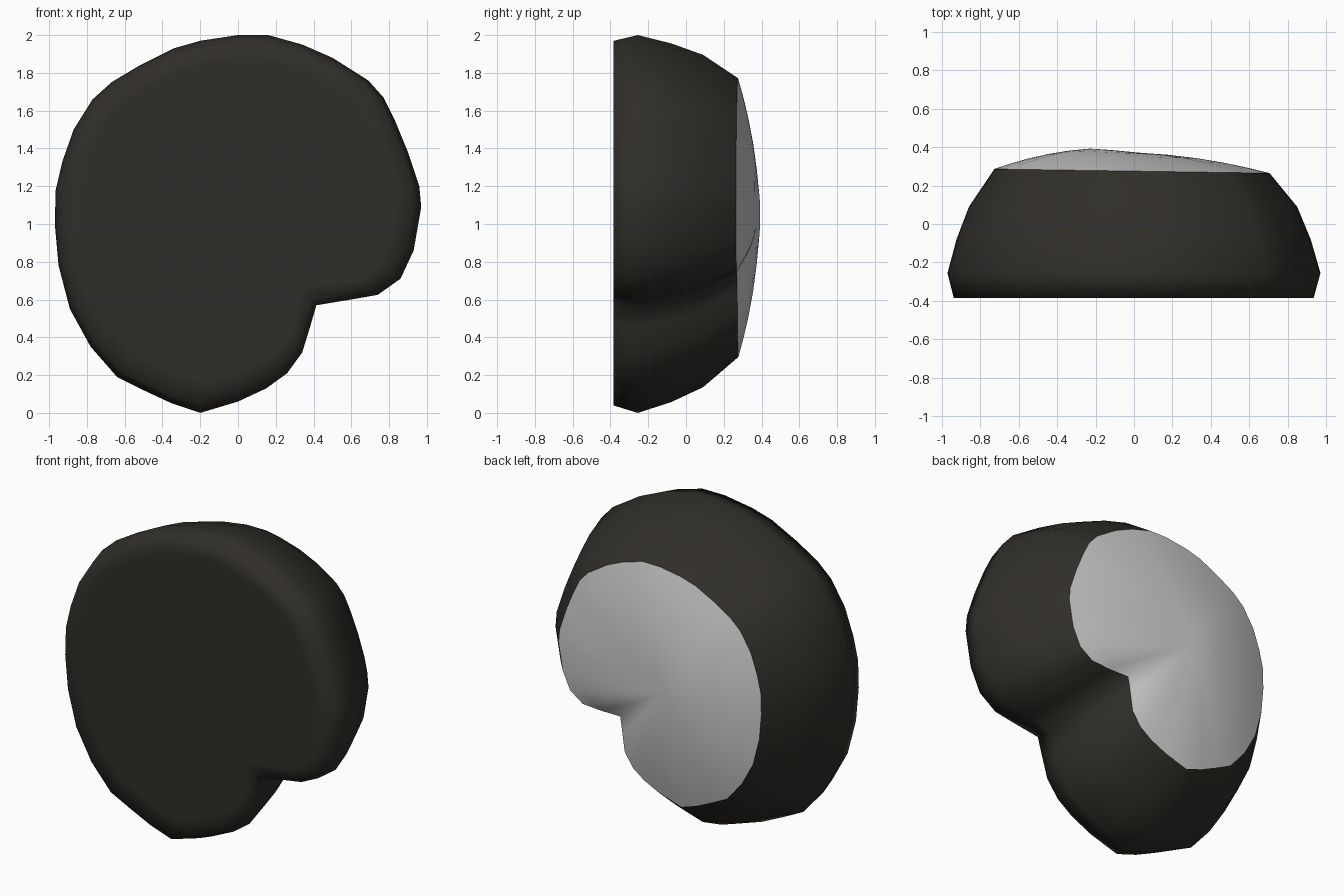
import bpy, bmesh, math

if "Cube" in bpy.data.objects:
    bpy.data.objects.remove(bpy.data.objects["Cube"])

# Bean-shaped outline (x, z) at the widest section
OUTLINE = [
    (-.20, 0), (0, .06), (.15, .13), (.26, .21), (.34, .32), (.38, .45), (.415, .57),
    (.58, .597), (.74, .625), (.86, .71), (.93, .86), (.97, 1.09), (.96, 1.2), (.90, 1.38),
    (.83, 1.55), (.77, 1.67), (.69, 1.76), (.50, 1.88), (.34, 1.95), (.16, 2), (0, 2),
    (-.20, 1.97), (-.34, 1.93), (-.52, 1.84), (-.67, 1.75), (-.77, 1.66), (-.87, 1.5),
    (-.93, 1.33), (-.965, 1.18), (-.97, 1.0), (-.95, .78), (-.89, .55), (-.78, .35),
    (-.64, .19), (-.50, .12), (-.35, .05)]
CX, CZ = -.04, 1.13


def section(scale, y, slope=0.0):
    """Outline shrunk about the centre; the notch deepens and softens as it shrinks."""
    pts = []
    for x, z in OUTLINE:
        near = math.exp(-((x - .415) ** 2 + (z - .57) ** 2) / .03)
        k = (1 - scale) * near
        px = CX + (x - CX) * scale - .10 * k
        pz = CZ + (z - CZ) * scale + .13 * k
        pts.append((px, y - slope * px, pz))
    return pts


def loft(name, rings, tip=None, start=None, color=None):
    bm = bmesh.new()
    loops = [[bm.verts.new(p) for p in r] for r in rings]
    n = len(OUTLINE)
    for a, b in zip(loops, loops[1:]):
        for i in range(n):
            j = (i + 1) % n
            bm.faces.new((a[i], a[j], b[j], b[i]))
    for point, ring, flip in ((start, loops[0], True), (tip, loops[-1], False)):
        if point:
            v = bm.verts.new(point)
            for i in range(n):
                f = (ring[i], ring[(i + 1) % n], v)
                bm.faces.new(f[::-1] if flip else f)
    for f in bm.faces:
        f.smooth = True
    # Outward winding: the loops run anticlockwise seen from the front
    me = bpy.data.meshes.new(name)
    bm.to_mesh(me)
    bm.free()
    ob = bpy.data.objects.new(name, me)
    bpy.context.collection.objects.link(ob)
    if color:
        mat = bpy.data.materials.new(name + "_dark")
        mat.diffuse_color = color
        mat.use_nodes = True
        mat.node_tree.nodes["Principled BSDF"].inputs["Base Color"].default_value = mat.diffuse_color
        me.materials.append(mat)
    return ob


# Dark shell: flat front, short flare, rounded taper to the back rim
RIM = section(.738, .275, .015)
shell = [section(s, y) for s, y in
         ((.4, -.385), (.85, -.385), (.965, -.385), (1, -.255), (.95, -.08), (.88, .09))]
loft("dark_shell", shell + [RIM], start=(CX, -.385, CZ), color=(.03, .027, .022, 1))

# Grey domed pad on the back
PX, PZ, RISE = -.12, 1.05, .11
pad = []
for t in (1, .88, .72, .54, .36, .18):
    pad.append([(PX + (x - PX) * t, y + RISE * (1 - t * t) , PZ + (z - PZ) * t)
                for x, y, z in RIM])
loft("back_pad", pad, tip=(PX, .385, PZ))
